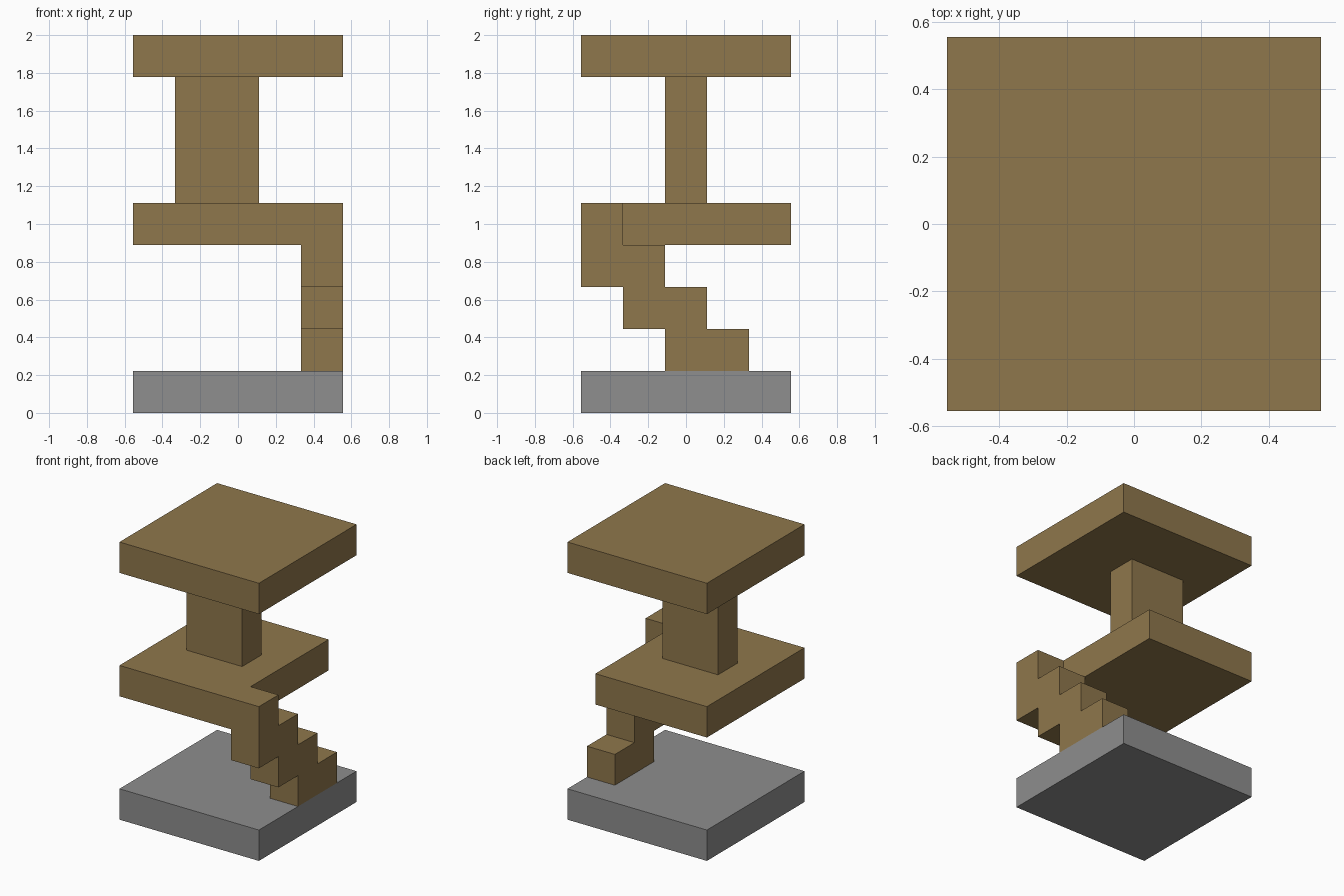
import bpy
import bmesh
from mathutils import Vector

cube = bpy.data.objects.get("Cube")
if cube:
    bpy.data.objects.remove(cube, do_unlink=True)

UNIT = 2 / 9                      # the model sits on a 5 x 5 x 9 block lattice
ORIGIN = Vector((-2.5, -2.5, 0))


def linear(c):
    c /= 255
    return c / 12.92 if c <= 0.04045 else ((c + 0.055) / 1.055) ** 2.4


def material(name, rgb):
    colour = (*map(linear, rgb), 1)
    mat = bpy.data.materials.new(name)
    mat.use_nodes = True
    mat.diffuse_color = colour
    shader = mat.node_tree.nodes["Principled BSDF"]
    shader.inputs["Base Color"].default_value = colour
    shader.inputs["Roughness"].default_value = 0.9
    return mat


def extrude(name, outline, direction, mat):
    """Extrude a flat outline, in lattice units, into a closed solid."""
    bm = bmesh.new()
    face = bm.faces.new([bm.verts.new((Vector(p) + ORIGIN) * UNIT) for p in outline])
    result = bmesh.ops.extrude_face_region(bm, geom=[face], use_keep_orig=True)
    moved = [g for g in result["geom"] if isinstance(g, bmesh.types.BMVert)]
    bmesh.ops.translate(bm, verts=moved, vec=Vector(direction) * UNIT)
    bmesh.ops.recalc_face_normals(bm, faces=bm.faces)
    mesh = bpy.data.meshes.new(name)
    bm.to_mesh(mesh)
    bm.free()
    mesh.materials.append(mat)
    obj = bpy.data.objects.new(name, mesh)
    bpy.context.collection.objects.link(obj)


def slab(name, x0, x1, y0, y1, z0, z1, mat):
    outline = [(x0, y0, z0), (x1, y0, z0), (x1, y1, z0), (x0, y1, z0)]
    extrude(name, outline, (0, 0, z1 - z0), mat)


wood = material("brown wood", (143, 119, 76))
stone = material("grey stone", (142, 142, 142))

# Base, pillar and roof
slab("base_slab", 0, 5, 0, 5, 0, 1, stone)
slab("pillar", 1, 3, 2, 3, 5, 8, wood)
slab("roof_slab", 0, 5, 0, 5, 8, 9, wood)

# Middle platform, notched beside the stairs to leave a landing at the front
landing = [(0, 0), (5, 0), (5, 1), (4, 1), (4, 5), (0, 5)]
extrude("middle_platform", [(x, y, 4) for x, y in landing], (0, 0, 1), wood)

# Staircase, rising from the base toward the front landing
STEPS = 3
treads, soffit = [], []
for i in range(STEPS):
    y, z = 2 - i, 1 + i
    treads += [(4, y + 2, z), (4, y + 2, z + 1)]
    soffit += [(4, y, z), (4, y, z + 1)]
extrude("staircase", treads + soffit[::-1], (1, 0, 0), wood)
